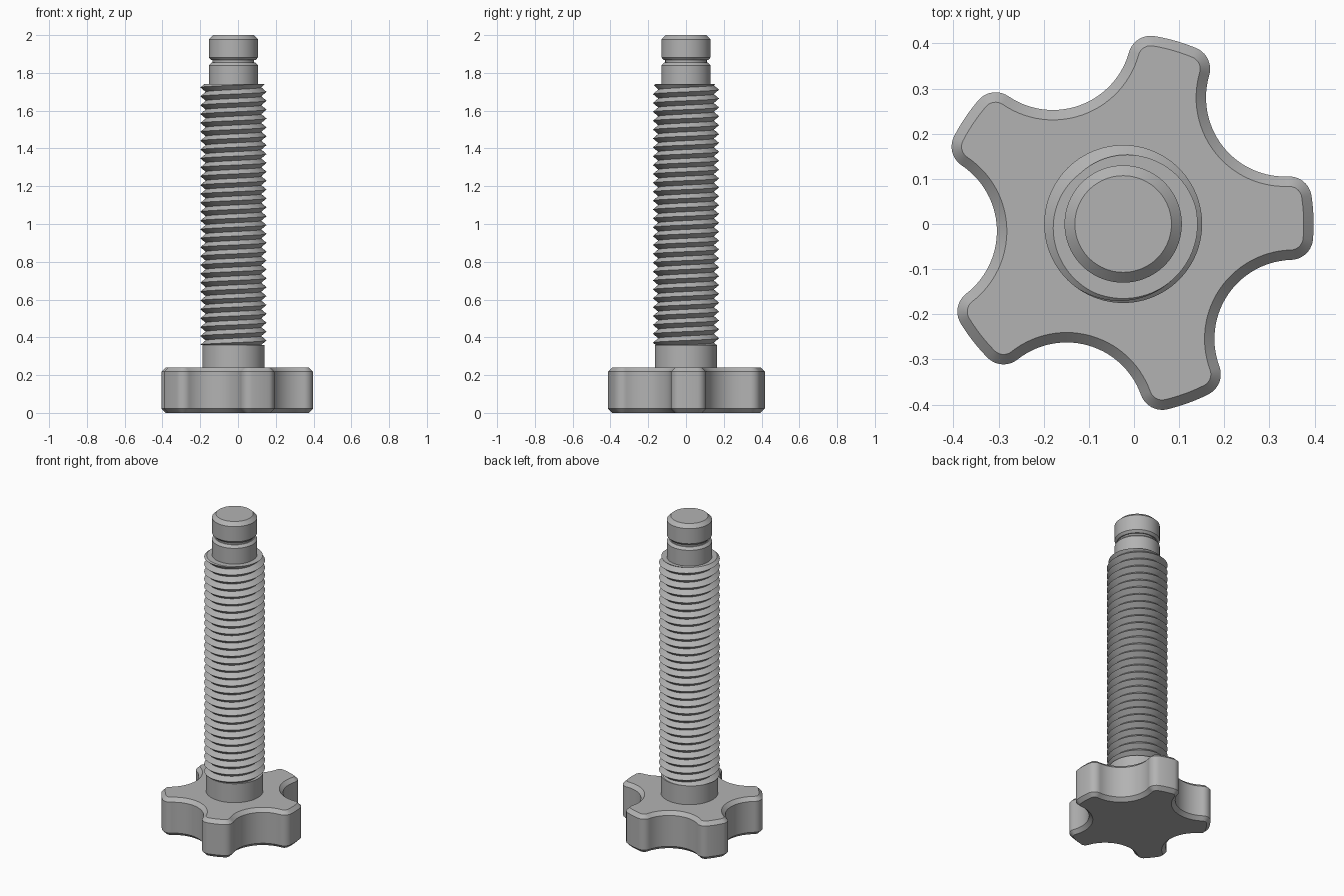
import bpy, bmesh
from math import cos, sin, acos, atan2, pi, radians, floor

if "Cube" in bpy.data.objects:
    bpy.data.objects.remove(bpy.data.objects["Cube"])

AXIS_X = -0.024          # the shaft axis sits slightly off the bounding centre
STEPS = 96

steel = bpy.data.materials.new("plain grey")
steel.use_nodes = True
GREY = (0.45, 0.45, 0.45, 1)
steel.diffuse_color = GREY
steel.node_tree.nodes["Principled BSDF"].inputs["Base Color"].default_value = GREY


def finish(bm, name):
    bmesh.ops.remove_doubles(bm, verts=bm.verts, dist=1e-5)
    bmesh.ops.recalc_face_normals(bm, faces=bm.faces)
    mesh = bpy.data.meshes.new(name)
    bm.to_mesh(mesh)
    bm.free()
    mesh.materials.append(steel)
    ob = bpy.data.objects.new(name, mesh)
    ob.location.x = AXIS_X
    bpy.context.collection.objects.link(ob)
    bpy.ops.object.select_all(action='DESELECT')
    ob.select_set(True)
    bpy.context.view_layer.objects.active = ob
    bpy.ops.object.shade_smooth_by_angle(angle=radians(25))
    return ob


def skin(bm, rings, closed=True):
    """Join successive rings of points with quads."""
    rows = [[bm.verts.new(p) for p in ring] for ring in rings]
    n = len(rows[0])
    for low, high in zip(rows, rows[1:]):
        for i in range(n if closed else n - 1):
            j = (i + 1) % n
            bm.faces.new((low[i], low[j], high[j], high[i]))
    return rows


def lathe(name, profile):
    bm = bmesh.new()
    turn = [2 * pi * i / STEPS for i in range(STEPS)]
    rows = skin(bm, [[(r * cos(a), r * sin(a), z) for a in turn] for r, z in profile])
    bm.faces.new(rows[0])
    bm.faces.new(rows[-1])
    return finish(bm, name)


# Five-lobed knob: tip arcs, scooped valleys and rounded corners
def knob_outline(inset):
    tip, valley, fillet, reach = 0.422, 0.175, 0.05, 0.455
    spread = acos(((tip - fillet) ** 2 + reach ** 2 - (valley + fillet) ** 2)
                  / (2 * (tip - fillet) * reach))
    half = pi / 5 - spread
    points = []

    def arc(cx, cy, r, a0, a1, n):
        for i in range(n + 1):
            a = a0 + (a1 - a0) * i / n
            points.append((cx + r * cos(a), cy + r * sin(a)))

    for k in range(5):
        mid = radians(2) + k * 2 * pi / 5
        gap = mid + pi / 5
        fx, fy = [(tip - fillet) * t(mid + half) for t in (cos, sin)]
        vx, vy = reach * cos(gap), reach * sin(gap)
        toward = atan2(vy - fy, vx - fx)
        toward += 2 * pi * round((gap - toward) / (2 * pi))
        if toward < mid:
            toward += 2 * pi
        lean = toward - gap
        arc(0, 0, tip - inset, mid - half, mid + half, 6)
        arc(fx, fy, fillet - inset, mid + half, toward, 10)
        arc(vx, vy, valley + inset, toward + pi, gap + pi - lean, 28)
        # mirrored corner leading into the next lobe
        start = mid + 2 * pi / 5 - half
        arc((tip - fillet) * cos(start), (tip - fillet) * sin(start),
            fillet - inset, gap - lean, start, 10)
    return points


bm = bmesh.new()
KNOB_H, CHAMFER = 0.24, 0.022
levels = [(0, CHAMFER), (CHAMFER, 0), (KNOB_H - CHAMFER, 0), (KNOB_H, CHAMFER)]
rings = skin(bm, [[(x, y, z) for x, y in knob_outline(c)] for z, c in levels])
bm.faces.new(rings[0])
bm.faces.new(rings[-1])
finish(bm, "knob")

# Plain collar and grooved pin
lathe("collar", [(0.165, 0.23), (0.165, 0.36)])
lathe("grooved_pin", [(0.13, 1.72), (0.13, 1.84), (0.115, 1.855), (0.11, 1.855),
                      (0.11, 1.868), (0.117, 1.868), (0.13, 1.882),
                      (0.13, 1.978), (0.107, 2.0)])

# Helical thread with a V profile, trimmed flat at both ends
BOTTOM, TOP, PITCH = 0.36, 1.74, 0.047
CREST, ROOT = 0.175, 0.147


def thread_radius(z, a):
    t = (z - BOTTOM) / PITCH - a / (2 * pi)
    t -= floor(t)
    r = ROOT + (CREST - ROOT) * (1 - abs(2 * t - 1))
    return min(r, 0.165 + TOP - z)


bm = bmesh.new()
columns = []
row_count = int((TOP - BOTTOM) / PITCH * 2) + 8
for i in range(STEPS + 1):
    a = 2 * pi * i / STEPS
    heights = [BOTTOM + PITCH * (k / 2 - 3 + i / STEPS) for k in range(row_count)]
    heights = [min(max(z, BOTTOM), TOP) for z in heights]
    section = [(0.1, BOTTOM)] + [(thread_radius(z, a), z) for z in heights] + [(0.1, TOP)]
    columns.append([(r * cos(a), r * sin(a), z) for r, z in section])
skin(bm, columns, closed=False)
bmesh.ops.dissolve_degenerate(bm, dist=1e-5, edges=bm.edges)
finish(bm, "thread")
